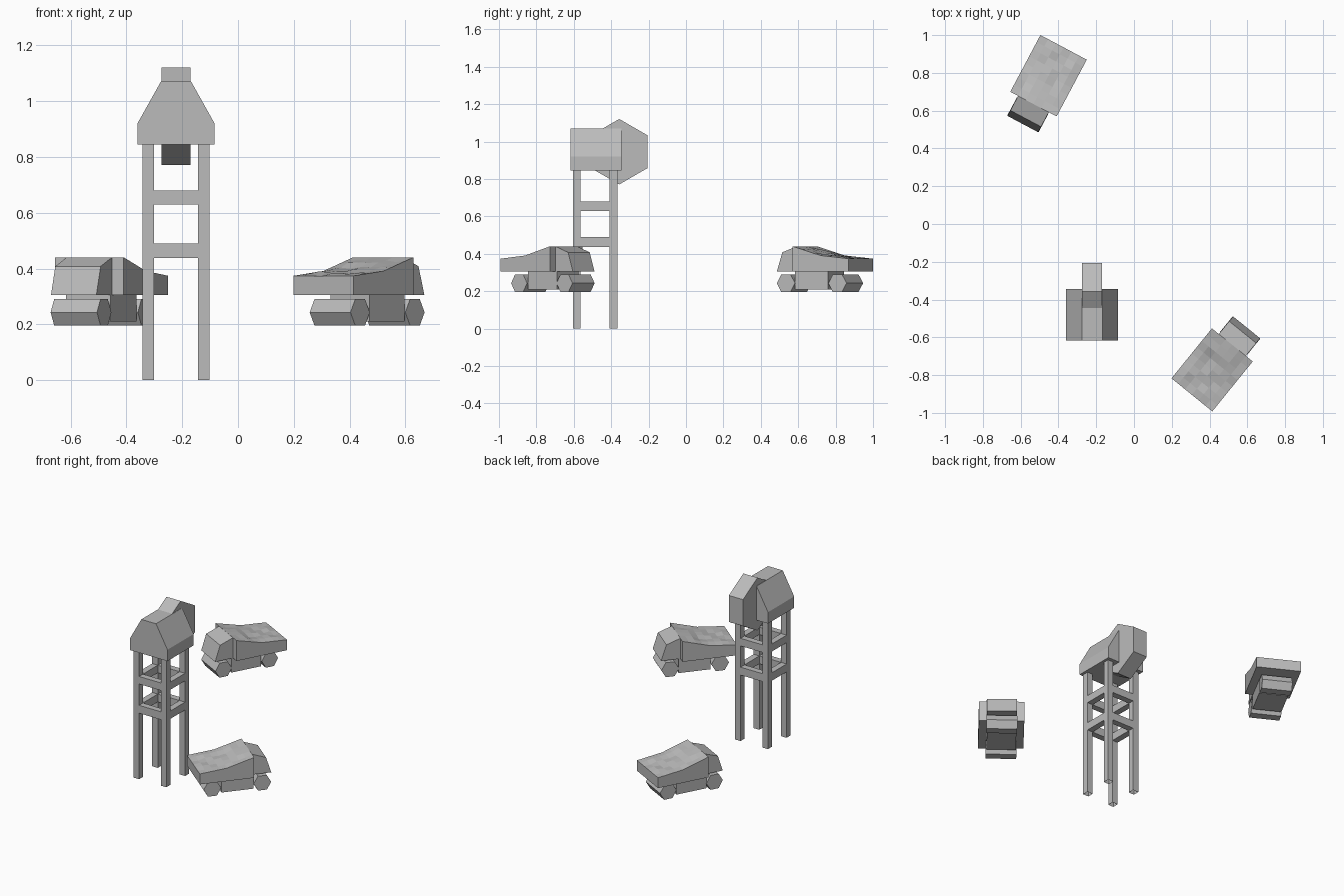
import bpy, bmesh, math, random
from mathutils import Matrix, Vector

if "Cube" in bpy.data.objects:
    bpy.data.objects.remove(bpy.data.objects["Cube"], do_unlink=True)

grey = bpy.data.materials.new("plain_grey")
grey.use_nodes = True
grey.diffuse_color = (0.5, 0.5, 0.5, 1)
grey.node_tree.nodes["Principled BSDF"].inputs["Base Color"].default_value = (0.5, 0.5, 0.5, 1)


def finish(name, bm, matrix=None):
    bmesh.ops.recalc_face_normals(bm, faces=bm.faces)
    mesh = bpy.data.meshes.new(name)
    bm.to_mesh(mesh)
    bm.free()
    mesh.materials.append(grey)
    obj = bpy.data.objects.new(name, mesh)
    bpy.context.collection.objects.link(obj)
    if matrix:
        obj.matrix_world = matrix
    return obj


def box(name, lo, hi, matrix=None, open_bottom=False):
    bm = bmesh.new()
    bmesh.ops.create_cube(bm, size=1)
    for v in bm.verts:
        v.co = Vector(lo[i] + (v.co[i] + 0.5) * (hi[i] - lo[i]) for i in range(3))
    if open_bottom:
        base = [f for f in bm.faces if f.normal.z < -0.5]
        bmesh.ops.delete(bm, geom=base, context="FACES_ONLY")
    return finish(name, bm, matrix)


def prism(name, profile, start, end, axis, matrix=None):
    """Extrude a (horizontal, height) profile along the x or y axis."""
    bm = bmesh.new()
    place = (lambda h, z, d: (d, h, z)) if axis == "x" else (lambda h, z, d: (h, d, z))
    face = bm.faces.new([bm.verts.new(place(h, z, start)) for h, z in profile])
    out = bmesh.ops.extrude_face_region(bm, geom=[face])
    shift = Vector(place(0, 0, end - start))
    for v in out["geom"]:
        if isinstance(v, bmesh.types.BMVert):
            v.co += shift
    return finish(name, bm, matrix)


def hexagon(h, z, radius, turn):
    return [(h + radius * math.cos(math.radians(a + turn)),
             z + radius * math.sin(math.radians(a + turn))) for a in range(0, 360, 60)]


# Tower: four legs, two rings of rails
CX, CY, LX, LY, T = -0.222, -0.481, 0.1, 0.098, 0.0205
for sx in (-1, 1):
    for sy in (-1, 1):
        x, y = CX + sx * LX, CY + sy * LY - 0.005
        box("tower_leg", (x - T, y - T, 0), (x + T, y + T, 0.85), open_bottom=True)
for low, high in ((0.437, 0.489), (0.63, 0.68)):
    for s in (-1, 1):
        y = CY + s * LY - 0.005
        box("cross_rail", (CX - LX + T, y - T, low), (CX + LX - T, y + T, high))
        x = CX + s * LX
        box("side_rail", (x - T, CY - LY + T - 0.005, low), (x + T, CY + LY - T - 0.005, high))

# Tower head: tapered house and hexagonal wheel housing
house = [(-0.138, 0.845), (0.138, 0.845), (0.138, 0.92),
         (0.054, 1.07), (-0.054, 1.07), (-0.138, 0.92)]
prism("tower_house", [(CX + h, z) for h, z in house], CY - 0.137, CY + 0.137, "y")
prism("wheel_housing", hexagon(-0.357, 0.946, 0.175, 30), CX - 0.052, CX + 0.052, "x")


def bed_height(x):
    if x < 0:
        return 0.374 + (x + 0.17) * 0.1
    return 0.391 + x * 0.29


# Trucks: local +x is forward
def truck(label, x, y, angle, seed):
    m = Matrix.Translation((x, y, 0)) @ Matrix.Rotation(math.radians(angle), 4, "Z")
    rng = random.Random(seed)

    # Bed with a rough load on top
    bm = bmesh.new()
    bmesh.ops.create_grid(bm, x_segments=8, y_segments=6, size=1)
    for v in bm.verts:
        edge = max(abs(v.co.x), abs(v.co.y)) > 0.99
        v.co.x *= 0.17
        v.co.y *= 0.139
        v.co.z = bed_height(v.co.x) + (0 if edge else rng.uniform(-0.005, 0.008))
    rim = [e for e in bm.edges if e.is_boundary]
    out = bmesh.ops.extrude_edge_only(bm, edges=rim)
    for v in out["geom"]:
        if isinstance(v, bmesh.types.BMVert):
            v.co.z = 0.305
    bmesh.ops.holes_fill(bm, edges=[e for e in bm.edges if e.is_boundary])
    finish(label + "_bed", bm, m)

    # Cab, chassis and wheels
    cab = [(0.17, 0.305), (0.29, 0.305), (0.257, 0.408), (0.17, 0.44)]
    prism(label + "_cab", cab, -0.092, 0.092, "y", m)
    box(label + "_chassis", (-0.02, -0.09, 0.21), (0.18, 0.09, 0.305), m)
    for name, wx in (("_rear_wheels", -0.078), ("_front_wheels", 0.234)):
        prism(label + name, hexagon(wx, 0.243, 0.055, 0), -0.094, 0.094, "y", m)


truck("near_truck", 0.4135, -0.7725, 51, 3)
truck("far_truck", -0.4525, 0.785, -118, 3)
